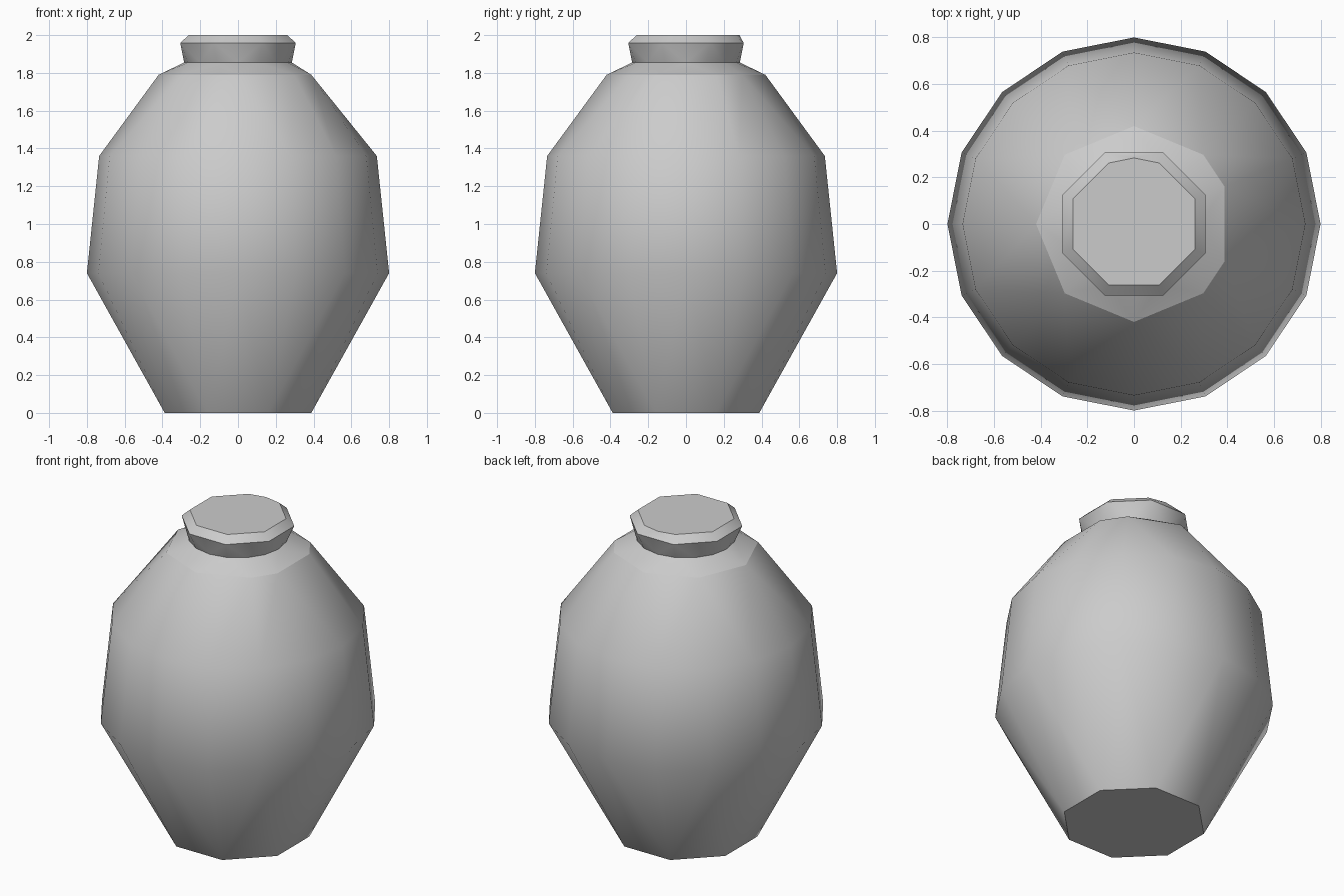
import bpy, bmesh, math

SIDES = 16
cube = bpy.data.objects.get("Cube")
if cube:
    bpy.data.objects.remove(cube, do_unlink=True)

grey = bpy.data.materials.new("light grey clay")
grey.use_nodes = True
colour = (0.6, 0.6, 0.6, 1)
grey.diffuse_color = colour
shader = grey.node_tree.nodes["Principled BSDF"]
shader.inputs["Base Color"].default_value = colour
shader.inputs["Roughness"].default_value = 0.8

# Which of the sixteen directions carry a corner on each kind of ring
FULL = list(range(SIDES))
OCTAGON = FULL[1::2]
SHOULDER = [1, 2, 4, 6, 8, 10, 12, 14, 15]
JOIN = 1.855


def turned_part(name, rings, creases):
    """Skin convex rings (height, radius, corners), open where the parts join."""
    bm = bmesh.new()
    for z, radius, corners in rings:
        for i in corners:
            a = math.tau * i / SIDES
            bm.verts.new((radius * math.cos(a), radius * math.sin(a), z))
    bmesh.ops.convex_hull(bm, input=bm.verts)
    bmesh.ops.dissolve_limit(bm, angle_limit=0.005, verts=bm.verts, edges=bm.edges)
    bmesh.ops.recalc_face_normals(bm, faces=bm.faces)

    # Remove the hidden cap between body and neck
    hidden = [f for f in bm.faces if all(abs(v.co.z - JOIN) < 1e-4 for v in f.verts)]
    bmesh.ops.delete(bm, geom=hidden, context='FACES')

    # Smooth round each band, sharp where the bands meet
    for f in bm.faces:
        f.smooth = True
    for e in bm.edges:
        e.smooth = not any(all(abs(v.co.z - z) < 1e-4 for v in e.verts) for z in creases)

    mesh = bpy.data.meshes.new(name)
    bm.to_mesh(mesh)
    bm.free()
    mesh.materials.append(grey)
    obj = bpy.data.objects.new(name, mesh)
    bpy.context.collection.objects.link(obj)
    return obj


# Belly and shoulder
turned_part("jar_body", [
    (0, 0.42, OCTAGON),
    (0.74, 0.80, FULL),
    (1.36, 0.735, FULL),
    (1.79, 0.42, SHOULDER),
    (JOIN, 0.285, FULL),
], creases=(0, 1.79))

# Flared neck with a chamfered, closed rim
turned_part("jar_neck", [
    (JOIN, 0.285, FULL),
    (1.958, 0.331, OCTAGON),
    (2, 0.283, OCTAGON + [SIDES // 4]),
], creases=(1.958, 2))
